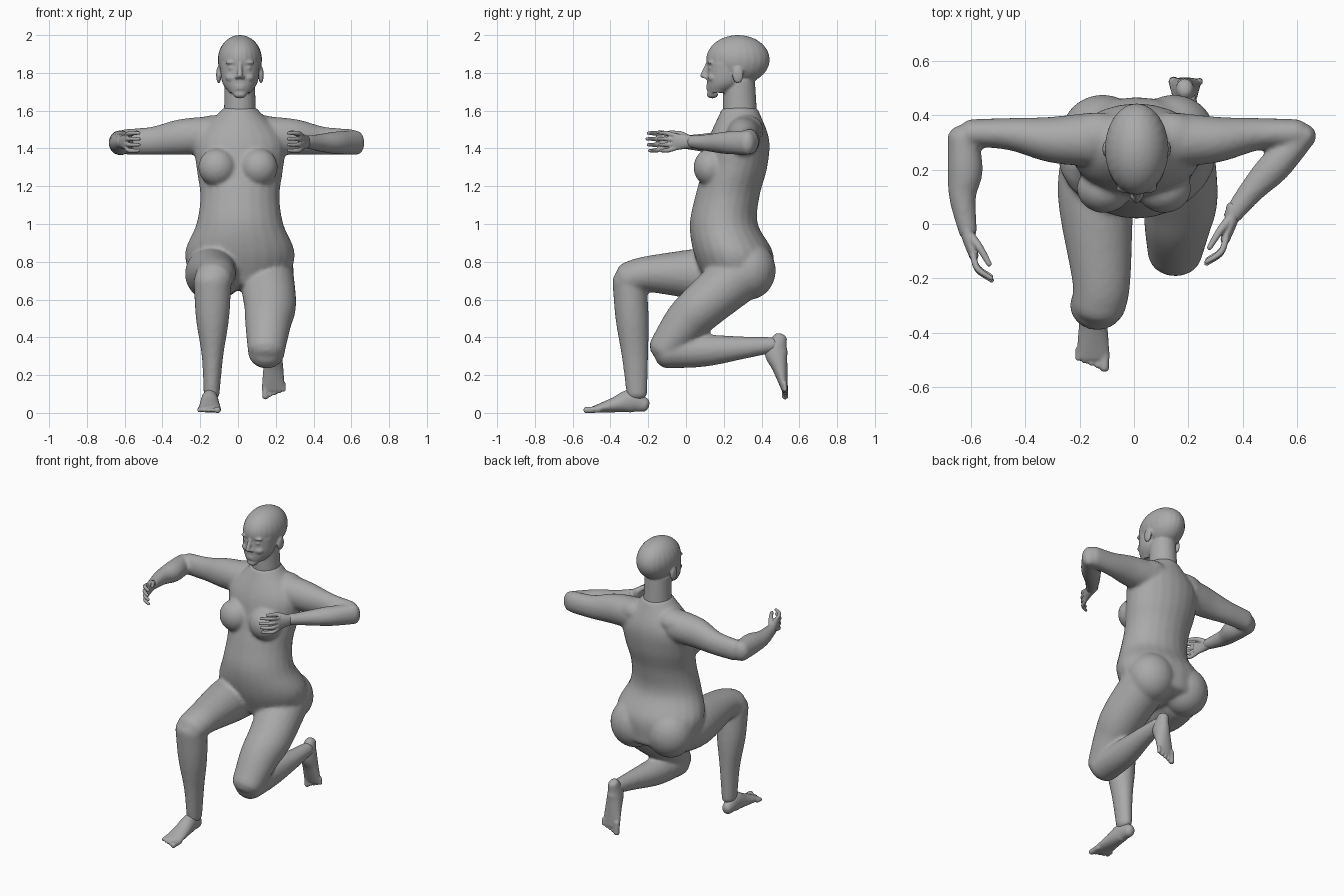
import bpy, bmesh, math
from mathutils import Vector, Matrix

if "Cube" in bpy.data.objects:
    bpy.data.objects.remove(bpy.data.objects["Cube"], do_unlink=True)

skin = bpy.data.materials.new("plain grey")
skin.use_nodes = True
grey = (.4, .4, .4, 1)
skin.diffuse_color = grey
skin.node_tree.nodes["Principled BSDF"].inputs["Base Color"].default_value = grey

X, Y, Z = Vector((1, 0, 0)), Vector((0, 1, 0)), Vector((0, 0, 1))
SIDES = 24


def spline(keys, steps=5):
    """Smooth curve through keys; a missing cross radius repeats the main one."""
    points = [Vector((*key, key[-1])[:5]) for key in keys]
    first = points[0] * 2 - points[1]
    final = points[-1] * 2 - points[-2]
    padded = [first] + points + [final]
    curve = []
    for before, start, end, after in zip(padded, padded[1:], padded[2:], padded[3:]):
        leave, arrive = (end - before) / 2, (after - start) / 2
        for step in range(steps):
            t = step / steps
            blend = t * t * (3 - 2 * t)
            curve.append(start + (end - start) * blend + leave * (t * (1 - t) ** 2)
                         - arrive * (t * t * (1 - t)))
    return curve + [points[-1]]


def loft(bm, keys, ref, axis=None, dome=.8):
    """Round-ended tube through (x, y, z, radius along ref, optional cross radius)."""
    points = spline(keys)
    spots = [Vector(point[:3]) for point in points]
    last = len(points) - 1
    rings = []
    for index, point in enumerate(points):
        ahead, behind = spots[min(index + 1, last)], spots[max(index - 1, 0)]
        along = axis or (ahead - behind).normalized()
        side = (ref - along * ref.dot(along)).normalized()
        across = along.cross(side)
        wide, deep = point[3], point[4]
        cap = min(wide, deep) * dome
        angles = [0]
        if index == 0:
            angles = [-1.4, -.9, -.4, 0]
        elif index == last:
            angles = [0, .4, .9, 1.4]
        for angle in angles:
            centre = spots[index] + along * (cap * math.sin(angle))
            shrink = math.cos(angle)
            turns = [math.tau * n / SIDES for n in range(SIDES)]
            rings.append([bm.verts.new(centre + side * (wide * shrink * math.cos(turn))
                                       + across * (deep * shrink * math.sin(turn)))
                          for turn in turns])
    faces = [bm.faces.new(rings[0][::-1]), bm.faces.new(rings[-1])]
    for low, high in zip(rings, rings[1:]):
        for n in range(SIDES):
            m = (n + 1) % SIDES
            faces.append(bm.faces.new((low[n], low[m], high[m], high[n])))
    bmesh.ops.recalc_face_normals(bm, faces=faces)


def ball(bm, centre, size):
    matrix = Matrix.Translation(centre) @ Matrix.Diagonal((*size, 1))
    bmesh.ops.create_uvsphere(bm, u_segments=SIDES, v_segments=SIDES, radius=1, matrix=matrix)


def finish(name, bm, voxel, smooth):
    """Fuse the overlapping shapes of one part into a single soft skin."""
    mesh = bpy.data.meshes.new(name)
    bm.to_mesh(mesh)
    bm.free()
    part = bpy.data.objects.new(name, mesh)
    bpy.context.collection.objects.link(part)
    mesh.materials.append(skin)
    fuse = part.modifiers.new("fuse", "REMESH")
    fuse.mode, fuse.voxel_size, fuse.use_smooth_shade = "VOXEL", voxel, True
    soften = part.modifiers.new("soften", "SMOOTH")
    soften.factor, soften.iterations = .5, smooth


# Torso in evenly spaced rings, with breasts, buttocks and shoulder mass
body = bmesh.new()
centres = (.28, .25, .2, .22, .26, .28, .285)
widths = (.26, .29, .23, .21, .23, .235, .1)
depths = (.18, .21, .18, .17, .17, .16, .1)
torso = [(.01, centre, .7 + .15 * level, wide, deep)
         for level, (centre, wide, deep) in enumerate(zip(centres, widths, depths))]
loft(body, torso, X, axis=Z, dome=.3)
for side in (-1, 1):
    ball(body, (side * .11, .13, 1.3), (.1, .09, .1))
    ball(body, (.015 + side * .13, .335, .755), (.15, .14, .155))
    ball(body, (side * .13, .32, 1.5), (.12, .09, .075))

# Upper arms are mirrored; the forearms bend differently
for side in (-1, 1):
    loft(body, [(side * .15, .31, 1.47, .1), (side * .3, .31, 1.46, .095, .085),
                (side * .45, .33, 1.44, .075, .06), (side * .6, .335, 1.435, .068, .05)], Z)
right_wrist = Vector((-.61, -.03, 1.435))
left_wrist = Vector((.36, .03, 1.435))
loft(body, [(-.63, .32, 1.43, .065, .055), (-.62, .2, 1.43, .065), (-.63, .1, 1.43, .05),
            (*right_wrist, .034)], Z)
loft(body, [(.63, .33, 1.43, .065, .045), (.52, .215, 1.43, .06), (.43, .12, 1.43, .046),
            (*left_wrist, .034)], Z)

# Planted right leg: thigh, knee, shin
loft(body, [(-.12, .27, .74, .14), (-.14, .1, .735, .14), (-.12, -.2, .735, .108, .096),
            (-.13, -.3, .71, .1, .09)], X)
loft(body, [(-.135, -.3, .7, .1, .09), (-.135, -.285, .5, .088), (-.135, -.27, .3, .057, .07),
            (-.14, -.26, .1, .042, .055)], X)

# Kneeling left leg: thigh, then shin lying back
loft(body, [(.15, .28, .73, .145), (.17, .1, .575, .138, .128), (.16, 0, .48, .123, .117),
            (.15, -.11, .34, .1, .09)], X)
loft(body, [(.15, -.1, .325, .098, .09), (.16, .1, .33, .085), (.18, .3, .345, .06),
            (.19, .46, .36, .042)], X)
finish("body", body, .011, 6)

# Head: skull, tapering face, neck, nose, lips, brows, eyes, cheeks and ears
head = bmesh.new()
middle = .01
ball(head, (middle, .275, 1.87), (.117, .168, .13))
loft(head, [(middle, .22, 1.85, .106), (middle, .21, 1.75, .094, .1),
            (middle, .17, 1.69, .052, .055)], X, axis=Z, dome=.4)
loft(head, [(middle, .29, 1.5, .1, .09), (middle, .285, 1.6, .085, .09),
            (middle, .28, 1.76, .08, .085)], X, axis=Z, dome=.2)
loft(head, [(middle, .115, 1.85, .01), (middle, .09, 1.785, .015)], X)
ball(head, (middle, .14, 1.685), (.035, .03, .02))
for lip in (1.717, 1.73):
    ball(head, (middle, .12, lip), (.03, .014, .007))
for side in (-1, 1):
    eye = middle + side * .042
    ball(head, (middle + side * .015, .104, 1.777), (.011, .014, .009))
    ball(head, (eye, .133, 1.855), (.035, .02, .01))
    ball(head, (eye, .135, 1.826), (.02, .018, .01))
    ball(head, (eye, .145, 1.775), (.035, .03, .025))
    ball(head, (middle + side * .112, .275, 1.79), (.014, .03, .046))
finish("head", head, .0065, 3)


def hand(name, wrist, forward, inward):
    """Upright palm, four curled fingers and a thumb on top."""
    bm = bmesh.new()
    forward, inward = Vector(forward).normalized(), Vector(inward).normalized()

    def at(reach, bend, rise, *radii):
        return (*(wrist + forward * reach + inward * bend + Z * rise), *radii)

    loft(bm, [at(-.03, 0, 0, .033, .028), at(.02, 0, 0, .036, .025),
              at(.09, .008, 0, .046, .017)], Z)
    for finger in range(4):
        rise = .033 - .022 * finger
        reach = .1 - .008 * abs(finger - 1)
        fan = rise * 1.4
        loft(bm, [at(.085, .005, rise, .012), at(.09 + reach * .5, .014, fan, .0115),
                  at(.09 + reach * .9, .06, fan, .009)], Z)
    loft(bm, [at(.02, .01, .02, .018), at(.06, .035, .043, .014), at(.12, .06, .05, .01)], Z)
    finish(name, bm, .005, 2)


hand("right_hand", right_wrist, (.16, -1, 0), X)
hand("left_hand", left_wrist, (-.2, -1, 0), -X)


def foot(name, heel, inner, forward, up):
    """Sole starts at the heel; toes shorten from the inner side outward."""
    bm = bmesh.new()

    def at(side, reach, rise, *radii):
        return (*(Vector(heel) + inner * side + forward * reach + up * rise), *radii)

    loft(bm, [at(0, .03, .042, .032, .038), at(0, .1, .063, .044, .061),
              at(0, .19, .042, .053, .04), at(0, .3, .018, .062, .017)], inner)
    for toe in range(5):
        side = .042 - .024 * toe
        tip = .34 - .009 * toe
        thick = .012 if toe else .017
        loft(bm, [at(side, .27, .018, thick), at(side, tip, .015, thick)], inner)
    finish(name, bm, .006, 2)


foot("right_foot", (-.15, -.19, 0), X, -Y, Z)
foot("left_foot", (.187, .54, .425), -X, -Z, -Y)
